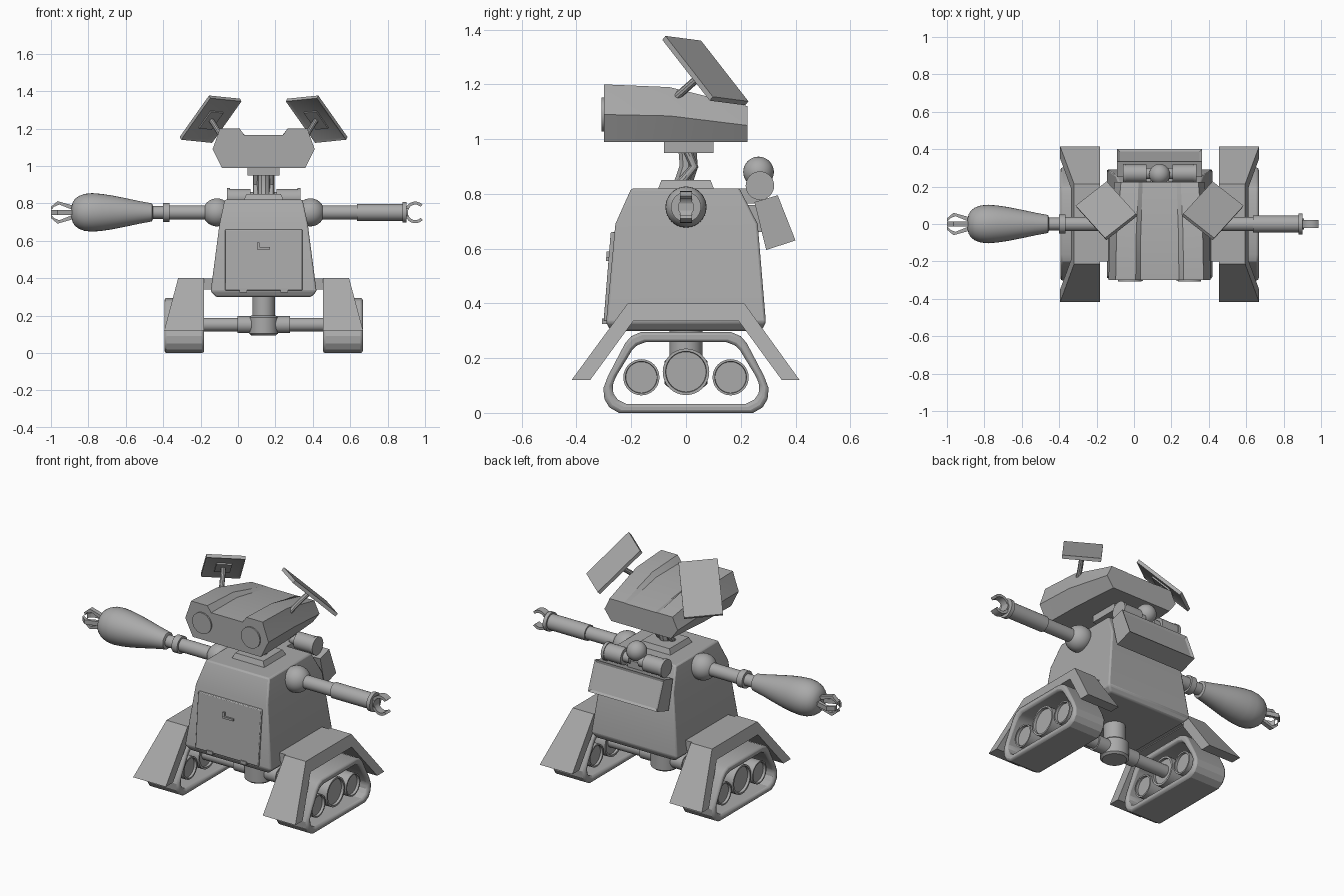
import bpy, bmesh, math
from mathutils import Vector, Matrix

if "Cube" in bpy.data.objects:
    bpy.data.objects.remove(bpy.data.objects["Cube"])

CX = 0.137          # x of the body's centre plane
ARM_Z = 0.752

grey = bpy.data.materials.new("plain_grey")
grey.diffuse_color = (0.4, 0.4, 0.4, 1)
grey.use_nodes = True
grey.node_tree.nodes["Principled BSDF"].inputs["Base Color"].default_value = grey.diffuse_color


def finish(ob, bevel=0.0, angle=25):
    ob.data.materials.append(grey)
    if bevel:
        m = ob.modifiers.new("bevel", 'BEVEL')
        m.width, m.segments, m.limit_method = bevel, 2, 'ANGLE'
    bpy.ops.object.select_all(action='DESELECT')
    ob.select_set(True)
    bpy.context.view_layer.objects.active = ob
    bpy.ops.object.shade_smooth_by_angle(angle=math.radians(angle))
    return ob


def loft(name, rings, closed=False, bevel=0.0, inset=None):
    """Skin a list of equal-length point rings; closed joins last to first."""
    bm = bmesh.new()
    vr = [[bm.verts.new(p) for p in r] for r in rings]
    n = len(vr[0])
    for i in range(len(vr) if closed else len(vr) - 1):
        a, b = vr[i], vr[(i + 1) % len(vr)]
        for j in range(n):
            k = (j + 1) % n
            bm.faces.new((a[j], a[k], b[k], b[j]))
    if not closed:
        bm.faces.new(vr[0])
        last = bm.faces.new(vr[-1])
    bmesh.ops.recalc_face_normals(bm, faces=bm.faces)
    if inset and not closed:
        bmesh.ops.inset_region(bm, faces=[last], thickness=inset[0], depth=-inset[1])
    me = bpy.data.meshes.new(name)
    bm.to_mesh(me)
    bm.free()
    ob = bpy.data.objects.new(name, me)
    bpy.context.collection.objects.link(ob)
    return finish(ob, bevel)


def rect(hx, y0, y1, z, x=CX):
    return [(x - hx, y0, z), (x + hx, y0, z), (x + hx, y1, z), (x - hx, y1, z)]


def box(name, hx, y0, y1, z0, z1, x=CX, bevel=0.0):
    return loft(name, [rect(hx, y0, y1, z0, x), rect(hx, y0, y1, z1, x)], bevel=bevel)


def lathe(name, prof, y=0, z=ARM_Z, n=32, axis='X', x=CX):
    """Spin (position, radius) pairs about an axis."""
    rings = []
    for t, r in prof:
        cs = [(r * math.cos(2 * math.pi * i / n), r * math.sin(2 * math.pi * i / n)) for i in range(n)]
        rings.append([{'X': (t, y + c, z + s), 'Y': (x + c, t, z + s), 'Z': (x + c, y + s, t)}[axis]
                      for c, s in cs])
    return loft(name, rings)


def rod(name, pts, r):
    cu = bpy.data.curves.new(name, 'CURVE')
    cu.dimensions, cu.bevel_depth, cu.use_fill_caps, cu.bevel_resolution = '3D', r, True, 3
    sp = cu.splines.new('POLY')
    sp.points.add(len(pts) - 1)
    for p, co in zip(sp.points, pts):
        p.co = (*co, 1)
    ob = bpy.data.objects.new(name, cu)
    bpy.context.collection.objects.link(ob)
    bpy.ops.object.select_all(action='DESELECT')
    ob.select_set(True)
    bpy.context.view_layer.objects.active = ob
    bpy.ops.object.convert(target='MESH')
    return finish(bpy.context.object)


def ball(name, c, r, n=16):
    prof = [(c[0] - r * math.cos(math.pi * i / n), max(r * math.sin(math.pi * i / n), r * 0.01))
            for i in range(n + 1)]
    return lathe(name, prof, c[1], c[2])


# Torso, collar and neck
loft("torso", [rect(.255, -.275, .275, .30), rect(.283, -.292, .292, .33),
               rect(.236, -.258, .262, .69), rect(.208, -.2, .195, .82)], bevel=.008)
loft("collar", [rect(.11, -.105, .105, .81), rect(.092, -.09, .09, .85)])
rod("neck_core", [(CX, -.01, .84), (CX, .01, .90), (CX, .005, .97)], .035)
for s in (-1, 1):
    rod("neck_strut", [(CX + s * .04, -.02, .84), (CX + s * .04, .03, .90), (CX + s * .04, .0, .97)], .017)
box("neck_plate", .085, -.08, .10, .95, .995)

# Front door with hinges and handle
dz = ((.335, -.301), (.66, -.275))
loft("door", [[(CX + sx * .207, y + d, z) for (z, y), sx in
               ((dz[0], -1), (dz[0], 1), (dz[1], 1), (dz[1], -1))] for d in (.03, 0)], bevel=.004)
for s in (-1, 1):
    box("door_hinge", .02, -.306, -.28, .325, .345, CX + s * .11)
box("door_handle", .035, -.293, -.27, .555, .567)
box("door_handle_tab", .006, -.291, -.27, .567, .59, CX - .029)

# Head: one raised-brow section carried from front to back
def head_ring(y, w, top, dip, mid):
    half = [(.223, .99), (.273, mid), (.245, top - (top - mid) * .3), (.235, top),
            (.128, top), (.103, dip)]
    return [(CX + x * w, y, z) for x, z in half] + [(CX - x * w, y, z) for x, z in reversed(half)]

loft("head", [head_ring(-.30, 1, 1.20, 1.165, 1.09), head_ring(-.06, .98, 1.19, 1.165, 1.085),
              head_ring(.225, .88, 1.12, 1.118, 1.05)])

for s in (-1, 1):
    # Eyes
    lathe("eye", [(-.308, .062), (-.29, .062)], z=1.09, axis='Y', x=CX + s * .16)

    # Tilted ear panels with framed underside and stalk
    def m(x, y, z):
        return Vector((CX + s * (CX - x), y, z))
    a, b, c, d = m(-.155, -.075, 1.377), m(.011, .055, 1.36), m(-.312, .098, 1.155), m(-.146, .228, 1.138)
    nrm = (b - a).cross(c - a).normalized()
    if nrm.z < 0:
        nrm = -nrm
    quad = [a, b, d, c]
    loft("ear_panel", [quad, [p - nrm * .02 for p in quad]], inset=(.022, .006))
    mid = (a + d) / 2
    loft("ear_mount", [[mid + (p - mid) * .4 - nrm * h for p in quad] for h in (.01, .022)])
    rod("ear_stalk", [m(-.085, -.04, 1.15), m(-.105, .0, 1.185), m(-.13, .045, 1.225), mid - nrm * .015], .014)

    # Shoulders
    ball("shoulder", (CX + s * .25, 0, ARM_Z), .075)

    # Back canisters
    lathe("canister", [(CX + s * t, r) for t, r in
                       ((.03, .03), (.07, .03), (.07, .048), (.18, .048), (.18, .052), (.197, .052))], .27, .83)

    # Track belt
    def belt(k, x):
        h = [(.165, .295), (.20, .28), (.222, .255), (.285, .135), (.302, .09), (.298, .05), (.28, .02), (.245, 0)]
        p = [(y, z) for y, z in h] + [(-y, z) for y, z in reversed(h)]
        return [(CX + s * x, y * (1 - k * .11), .14 + (z - .14) * (1 - k * .235)) for y, z in p]
    loft("track_belt", [belt(0, .318), belt(0, .53), belt(1, .53), belt(1, .318)], closed=True, bevel=.012)

    # Wheels with recessed faces
    for y, z, r in ((-.163, .13, .066), (0, .15, .085), (.163, .13, .066)):
        lathe("wheel", [(CX + s * t, q) for t, q in
                        ((.35, r * .86), (.335, r * .86), (.335, r), (.505, r), (.505, r * .88), (.49, r * .86))], y, z)

    # Fender: bent plate whose outer side flares toward the ground
    prof = [(-.418, .12), (-.213, .40), (.213, .40), (.415, .12), (.35, .12), (.193, .335), (-.193, .335), (-.35, .12)]
    loft("fender", [[(CX + s * .318, y, z) for y, z in prof],
                    [(CX + s * (.457 + .075 * (.4 - z) / .28), y, z) for y, z in prof]])
    box("fender_bracket", .045, -.2, .2, .34, .398, CX + s * .285)

    # Axle collars
    lathe("axle_collar", [(CX + s * .06, .045), (CX + s * .14, .045)], 0, .152)

# Axle, hub and pillar
lathe("axle", [(CX - .36, .036), (CX + .36, .036)], 0, .152)
lathe("hub", [(.095, .066), (.105, .078), (.19, .078), (.20, .066)], axis='Z')
lathe("pillar", [(.19, .06), (.31, .06)], axis='Z')

# Back pack and centre ball
def pack(x):
    return [(x, .25, .77), (x, .335, .795), (x, .40, .63), (x, .293, .595)]
outline = [pack(CX - .227), pack(CX + .227)]
rear = [outline[0][1], outline[1][1], outline[1][2], outline[0][2]]
front = [outline[0][0], outline[1][0], outline[1][3], outline[0][3]]
loft("back_pack", [front, rear], inset=(.02, .008))
box("pack_bracket", .12, .19, .29, .66, .76)
box("canister_bracket", .05, .17, .28, .765, .82)
ball("back_ball", (CX, .265, .88), .056)

# Right-hand arm: rod, sleeve, cuff and open claw
lathe("right_arm", [(.42, .038), (.65, .038)])
lathe("right_sleeve", [(.635, .045), (.88, .045), (.88, .055), (.902, .055), (.902, .03), (.91, .03)])
for s in (-1, 1):
    arc = [math.radians(180 - 135 * i / 8) for i in range(9)]
    pts = [(.948 + .056 * math.cos(t), .058 * math.sin(t)) for t in arc]
    pts += [(.948 + .04 * math.cos(t), .042 * math.sin(t)) for t in reversed(arc)]
    loft("right_claw", [[(x, y, ARM_Z + s * z) for x, z in pts] for y in (-.022, .022)])

# Left-hand arm: rod, ring, swollen forearm and four-finger gripper
lathe("left_arm", [(-.14, .038), (-.365, .038), (-.365, .05), (-.402, .05), (-.402, .034), (-.47, .034)])
lathe("left_forearm", [(-.455, .036), (-.46, .048), (-.53, .061), (-.60, .076), (-.67, .090), (-.73, .099),
                       (-.78, .103), (-.82, .099), (-.85, .088), (-.872, .072), (-.884, .052), (-.89, .03)])
finger = [(-.88, .036), (-.965, .06), (-1.0, .03), (-.998, .012), (-.984, .03), (-.955, .042), (-.88, .012)]
for k in range(4):
    rot = Matrix.Rotation(k * math.pi / 2, 3, 'X')
    loft("left_finger", [[rot @ Vector((x, w, r)) + Vector((0, 0, ARM_Z)) for x, r in finger]
                         for w in (-.013, .013)])
